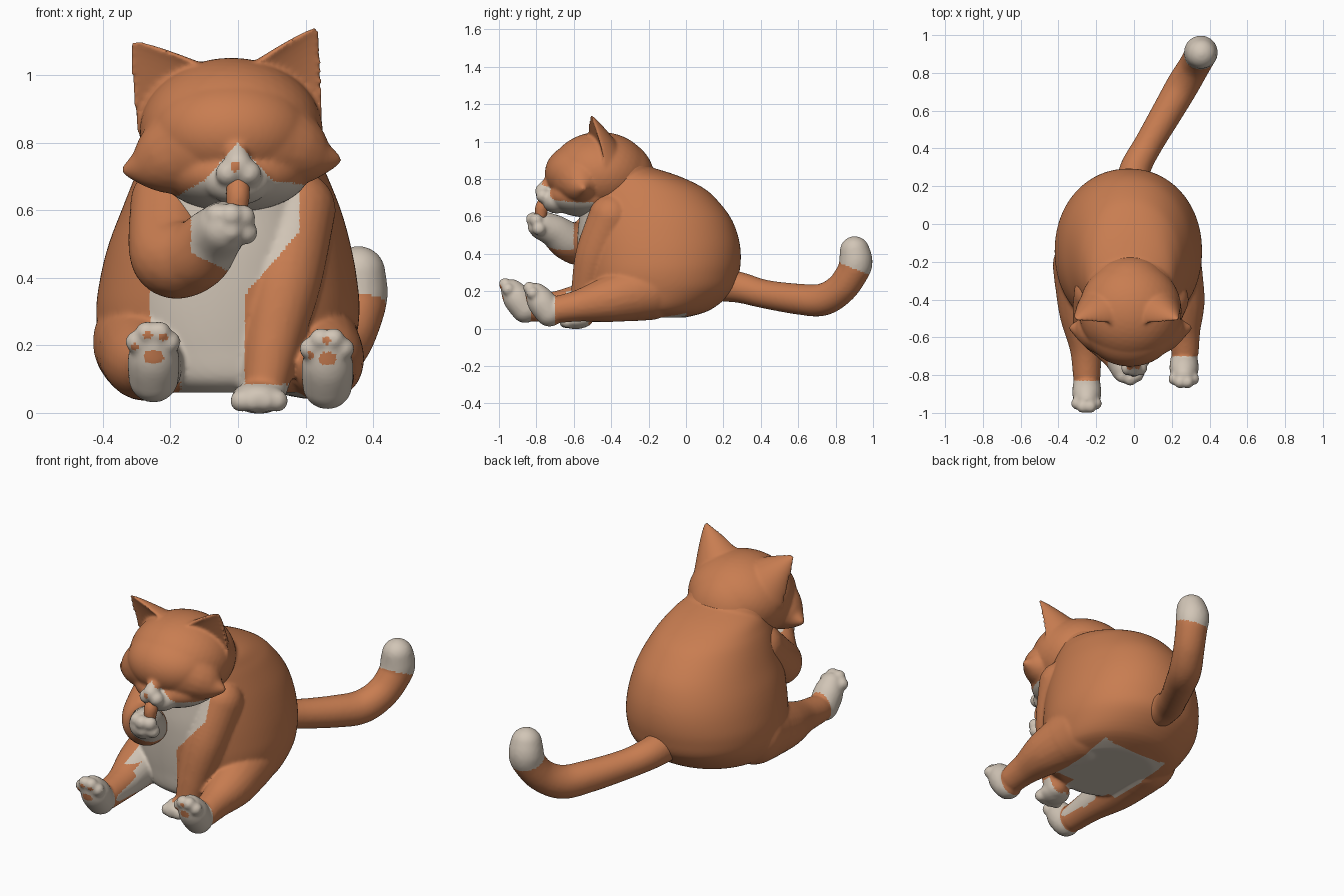
import bpy, bmesh, math
from mathutils import Vector, Matrix


def material(name, rgb):
    m = bpy.data.materials.new(name)
    m.diffuse_color = (*rgb, 1)
    return m


ORANGE, CREAM = 0, 1
MATS = [material("orange fur", (0.58, 0.205, 0.082)), material("cream fur", (0.64, 0.56, 0.47))]


def spline(pts, steps):
    """Smooth curve through points of any dimension."""
    p = [Vector(q) for q in pts]
    p = [p[0]] + p + [p[-1]]
    out = []
    for i in range(1, len(p) - 2):
        a, b, c, d = p[i - 1:i + 3]
        for k in range(steps):
            t = k / steps
            out.append(0.5 * (2 * b + (c - a) * t + (2 * a - 5 * b + 4 * c - d) * t ** 2
                              + (3 * b - a - 3 * c + d) * t ** 3))
    return out + [p[-1]]


def blob(bm, c, r):
    """Ellipsoid at c with radii r."""
    r = r if isinstance(r, tuple) else (r, r, r)
    bmesh.ops.create_icosphere(bm, subdivisions=4 if max(r) > 0.15 else 3, radius=1,
                               matrix=Matrix.Translation(c) @ Matrix.Diagonal((*r, 1)))


def limb(bm, pts, steps=10):
    """Dense string of balls along a curve through (x, y, z, radius) points."""
    for q in spline(pts, steps):
        blob(bm, q[:3], q[3])


def loft(bm, rings):
    """Skin closed rings of points and cap both ends."""
    vs = [[bm.verts.new(p) for p in ring] for ring in rings]
    n = len(vs[0])
    for a, b in zip(vs, vs[1:]):
        for i in range(n):
            bm.faces.new((a[i], a[(i + 1) % n], b[(i + 1) % n], b[i]))
    bm.faces.new(vs[0][::-1])
    bm.faces.new(vs[-1])


def ear(bm, base, tip, across, half, depth):
    """Hollow-fronted cone: crescent rings shrinking toward the tip."""
    base, tip, u = Vector(base), Vector(tip), Vector(across).normalized()
    v = (tip - base).cross(u).normalized()
    if v.y < 0:
        v = -v
    rings = []
    for k in range(17):
        t = -0.25 + 1.25 * k / 16
        w = min(1.0, max(1 - t, 0)) ** 0.9 + 0.06
        ring = []
        for j in range(32):
            s, c = math.sin(j * math.pi / 16), math.cos(j * math.pi / 16)
            back = s * depth if s >= 0 else -s * depth * 0.2
            ring.append(base.lerp(tip, t) + u * (c * half * w) + v * (back * w))
        rings.append(ring)
    loft(bm, rings)


def finish(bm, name, rule, smooth=8, voxel=0.0085):
    """Fuse the pieces, smooth them and colour faces by rule(centre, normal)."""
    bmesh.ops.recalc_face_normals(bm, faces=bm.faces[:])
    me = bpy.data.meshes.new(name)
    bm.to_mesh(me)
    bm.free()
    ob = bpy.data.objects.new(name, me)
    bpy.context.collection.objects.link(ob)
    rm = ob.modifiers.new("fuse", 'REMESH')
    rm.mode, rm.voxel_size = 'VOXEL', voxel
    sm = ob.modifiers.new("soften", 'SMOOTH')
    sm.factor, sm.iterations = 0.5, smooth
    bpy.context.view_layer.update()
    dg = bpy.context.evaluated_depsgraph_get()
    me = bpy.data.meshes.new_from_object(ob.evaluated_get(dg))
    ob.modifiers.clear()
    ob.data = me
    me.name = name
    me.materials.clear()
    for m in MATS:
        me.materials.append(m)
    for f in me.polygons:
        f.use_smooth = True
        f.material_index = CREAM if rule(f.center, f.normal) else ORANGE


# --- body: torso from horizontal rings (z, y front, y back, x centre, x radius)
bm = bmesh.new()
rows = [(0.06, -0.50, 0.00, -0.02, 0.24), (0.10, -0.55, 0.13, -0.02, 0.325),
        (0.20, -0.565, 0.25, -0.03, 0.375), (0.30, -0.575, 0.285, -0.03, 0.39),
        (0.40, -0.58, 0.293, -0.028, 0.38), (0.50, -0.58, 0.277, -0.025, 0.358),
        (0.60, -0.57, 0.235, -0.02, 0.325), (0.70, -0.56, 0.155, -0.02, 0.285),
        (0.76, -0.55, 0.08, -0.02, 0.255), (0.82, -0.53, -0.05, -0.02, 0.215),
        (0.87, -0.48, -0.21, -0.02, 0.14)]
rings = []
for z, y0, y1, cx, rx in spline(rows, 5):
    ring = []
    for j in range(96):
        a = j * math.pi / 48
        s, c = math.sin(a), math.cos(a)
        ring.append((cx + rx * math.copysign(abs(c) ** 0.95, c),
                     (y0 + y1) / 2 + (y1 - y0) / 2 * math.copysign(abs(s) ** 0.95, s), z))
    rings.append(ring)
loft(bm, rings)
blob(bm, (-0.02, -0.39, 0.82), (0.24, 0.22, 0.14))  # neck

# hind legs with upturned feet
limb(bm, [(-0.265, -0.22, 0.21, 0.165), (-0.275, -0.45, 0.16, 0.125),
          (-0.255, -0.65, 0.125, 0.087), (-0.25, -0.80, 0.11, 0.074)])
limb(bm, [(0.19, -0.20, 0.21, 0.165), (0.25, -0.40, 0.16, 0.125),
          (0.265, -0.56, 0.125, 0.087), (0.27, -0.67, 0.105, 0.074)])
for x, y, z in ((-0.25, -0.87, 0.0), (0.265, -0.74, -0.02)):
    limb(bm, [(x, y + 0.01, 0.105 + z, 0.075), (x, y - 0.03, 0.16 + z, 0.077),
              (x, y - 0.06, 0.205 + z, 0.06)])
    for dx, dy, dz in ((-0.05, -0.08, 0.21), (-0.02, -0.097, 0.238),
                       (0.018, -0.097, 0.238), (0.047, -0.08, 0.21)):
        blob(bm, (x + dx, y + dy, dz + z), 0.034)

# standing front leg and paw
limb(bm, [(0.17, -0.40, 0.60, 0.12), (0.14, -0.48, 0.40, 0.11),
          (0.105, -0.525, 0.22, 0.088), (0.08, -0.555, 0.07, 0.066)])
blob(bm, (0.062, -0.59, 0.046), (0.082, 0.088, 0.049))
for dx in (-0.052, -0.018, 0.02, 0.053):
    blob(bm, (0.062 + dx, -0.65 + abs(dx) * 0.3, 0.036), 0.034)

PADS = [(-0.25, 0.165, 0.03, 0.02), (-0.305, 0.195, 0.013, 0.01), (-0.268, 0.23, 0.014, 0.011),
        (-0.222, 0.225, 0.015, 0.011), (0.265, 0.16, 0.027, 0.02), (0.262, 0.215, 0.013, 0.011),
        (0.213, 0.17, 0.008, 0.012)]


def body_rule(c, n):
    x, y, z = c
    if (x < -0.1 and y < -0.83) or (x > 0.17 and y < -0.70):          # feet and pads
        return n.y > -0.1 or not any(((x - a) / r) ** 2 + ((z - b) / s) ** 2 < 1
                                     for a, b, r, s in PADS)
    if z < 0.085 and y < -0.52 and -0.05 < x < 0.17:                  # front paw
        return True
    if n.z < -0.6 and z < 0.12 and y < 0.0:                           # underside
        return -0.22 < x < 0.2 if y > -0.42 else -0.17 < x < 0.06
    right = min(0.18, 0.02 + 0.87 * max(0, z - 0.35))                 # belly
    left = -0.2 if z > 0.36 or z < 0.22 else -0.26
    if x < -0.18 and y < -0.64:
        return False
    return y < -0.4 and n.y < 0.3 and left < x < right


finish(bm, "body", body_rule)

# --- raised arm with paw at the mouth
bm = bmesh.new()
limb(bm, [(-0.20, -0.37, 0.62, 0.12), (-0.20, -0.53, 0.468, 0.12), (-0.13, -0.62, 0.465, 0.107),
          (-0.075, -0.70, 0.52, 0.088), (-0.045, -0.765, 0.55, 0.078)])
for p in ((-0.06, -0.805, 0.585), (-0.02, -0.82, 0.585), (0.015, -0.80, 0.58),
          (0.022, -0.785, 0.535), (-0.02, -0.81, 0.54)):
    blob(bm, p, 0.037)
finish(bm, "raised_arm", lambda c, n: c.x > -0.14 and c.y < -0.6 and c.z + 0.5 * c.x > 0.405)

# --- head: skull, face, jaw, pointed cheeks, muzzle, ears
bm = bmesh.new()
blob(bm, (-0.02, -0.46, 0.83), (0.272, 0.27, 0.222))
blob(bm, (-0.02, -0.56, 0.83), (0.235, 0.195, 0.165))
blob(bm, (-0.02, -0.45, 0.90), (0.235, 0.20, 0.145))
blob(bm, (-0.01, -0.53, 0.71), (0.22, 0.21, 0.115))
limb(bm, [(-0.10, -0.56, 0.80, 0.16), (-0.185, -0.56, 0.765, 0.118),
          (-0.25, -0.56, 0.735, 0.07), (-0.325, -0.55, 0.72, 0.02)])
limb(bm, [(0.06, -0.56, 0.81, 0.16), (0.145, -0.56, 0.785, 0.118),
          (0.21, -0.56, 0.76, 0.07), (0.287, -0.55, 0.75, 0.02)])
limb(bm, [(-0.02, -0.40, 0.79, 0.235), (-0.02, -0.36, 0.74, 0.20)])  # nape
blob(bm, (0.0, -0.69, 0.685), (0.10, 0.085, 0.07))
limb(bm, [(-0.005, -0.735, 0.79, 0.025), (0.0, -0.765, 0.735, 0.043)])
for dx in (-0.03, 0.032):
    blob(bm, (dx, -0.765, 0.71), 0.038)
ear(bm, (-0.198, -0.485, 0.93), (-0.315, -0.51, 1.098), (0.19, -0.09, 0.17), 0.14, 0.13)
ear(bm, (0.148, -0.485, 0.945), (0.236, -0.51, 1.138), (-0.18, -0.09, 0.15), 0.135, 0.13)


def head_rule(c, n):
    x, y, z = c
    if y > -0.42:
        return False
    if n.y < -0.5 and ((x + 0.008) / 0.016) ** 2 + ((z - 0.728) / 0.014) ** 2 < 1:  # nose
        return False
    a = abs(x)
    edge = 0.80 - 1.1 * a if a < 0.1 else 0.69 - (0.6 if x < 0 else 0.15) * (a - 0.1)
    return z < edge


finish(bm, "head", head_rule, smooth=8)

# --- tongue between muzzle and paw
bm = bmesh.new()
limb(bm, [(0.0, -0.745, 0.69, 0.033), (0.0, -0.77, 0.65, 0.036), (-0.002, -0.775, 0.61, 0.032)])
finish(bm, "tongue", lambda c, n: False, smooth=2)

# --- tail with pale tip
bm = bmesh.new()
limb(bm, [(-0.01, 0.20, 0.235, 0.09), (0.01, 0.30, 0.217, 0.082), (0.075, 0.42, 0.185, 0.077),
          (0.18, 0.60, 0.158, 0.083), (0.255, 0.73, 0.155, 0.087), (0.315, 0.83, 0.215, 0.084),
          (0.35, 0.895, 0.31, 0.086), (0.354, 0.908, 0.36, 0.09), (0.357, 0.902, 0.415, 0.08)],
     steps=14)
finish(bm, "tail", lambda c, n: c.y > 0.78 and c.z + 0.4 * c.y > 0.68)
